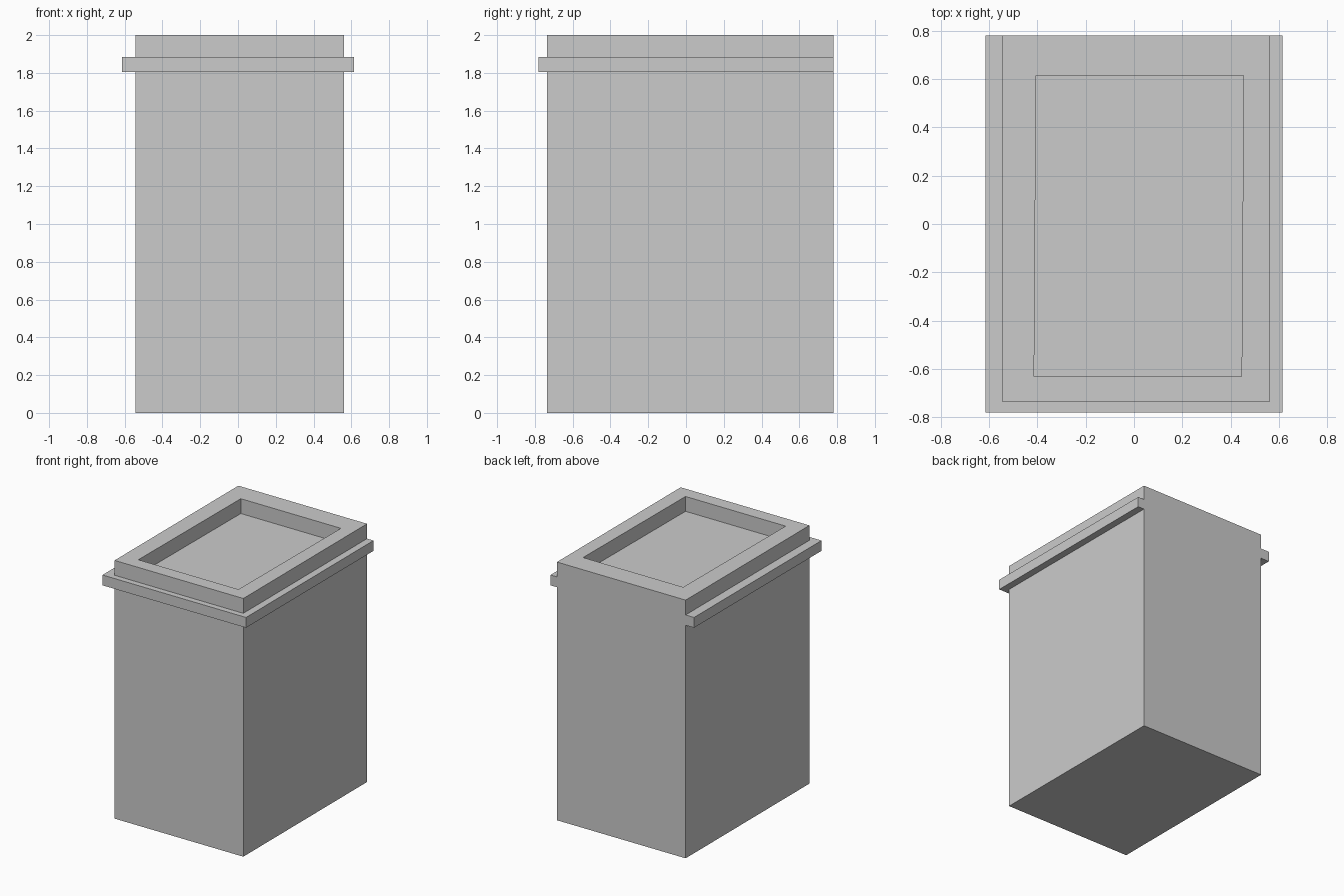
import bpy, bmesh

if "Cube" in bpy.data.objects:
    bpy.data.objects.remove(bpy.data.objects["Cube"])


def new_object(name, bm):
    bmesh.ops.recalc_face_normals(bm, faces=bm.faces)
    mesh = bpy.data.meshes.new(name)
    bm.to_mesh(mesh)
    bm.free()
    obj = bpy.data.objects.new(name, mesh)
    bpy.context.collection.objects.link(obj)
    return obj


def loop(bm, outline, z):
    return [bm.verts.new((x, y, z)) for x, y in outline]


def bridge(bm, a, b):
    n = len(a)
    for i in range(n):
        j = (i + 1) % n
        bm.faces.new((a[i], a[j], b[j], b[i]))


def rect(x0, x1, y0, y1):
    return [(x0, y0), (x1, y0), (x1, y1), (x0, y1)]


X0, X1, Y0, Y1 = -0.543, 0.56, -0.735, 0.78   # body footprint
RIM_TOP, LEDGE_TOP, LEDGE_BOTTOM = 2.0, 1.885, 1.805

# Body: tall block with a shallow recess in its top (slightly skewed outline)
body_outline = rect(X0, X1, Y0, Y1)
recess_outline = [(-0.413, -0.63), (0.445, -0.63), (0.453, 0.613), (-0.405, 0.613)]
bm = bmesh.new()
loops = [loop(bm, body_outline, 0), loop(bm, body_outline, RIM_TOP),
         loop(bm, recess_outline, RIM_TOP), loop(bm, recess_outline, LEDGE_TOP)]
for lower, upper in zip(loops, loops[1:]):
    bridge(bm, lower, upper)
bm.faces.new(loops[0])
bm.faces.new(loops[-1])
new_object("pedestal_body", bm)

# Ledge: U-shaped band around the front and sides, flush at the back
ledge_outline = [(-0.615, Y1), (-0.615, -0.78), (0.615, -0.78), (0.615, Y1),
                 (X1, Y1), (X1, Y0), (X0, Y0), (X0, Y1)]
bm = bmesh.new()
bottom = loop(bm, ledge_outline, LEDGE_BOTTOM)
top = loop(bm, ledge_outline, LEDGE_TOP)
bridge(bm, bottom, top)
for ring in (bottom, top):
    for i in range(3):
        bm.faces.new((ring[i], ring[i + 1], ring[6 - i], ring[7 - i]))
new_object("ledge_trim", bm)
